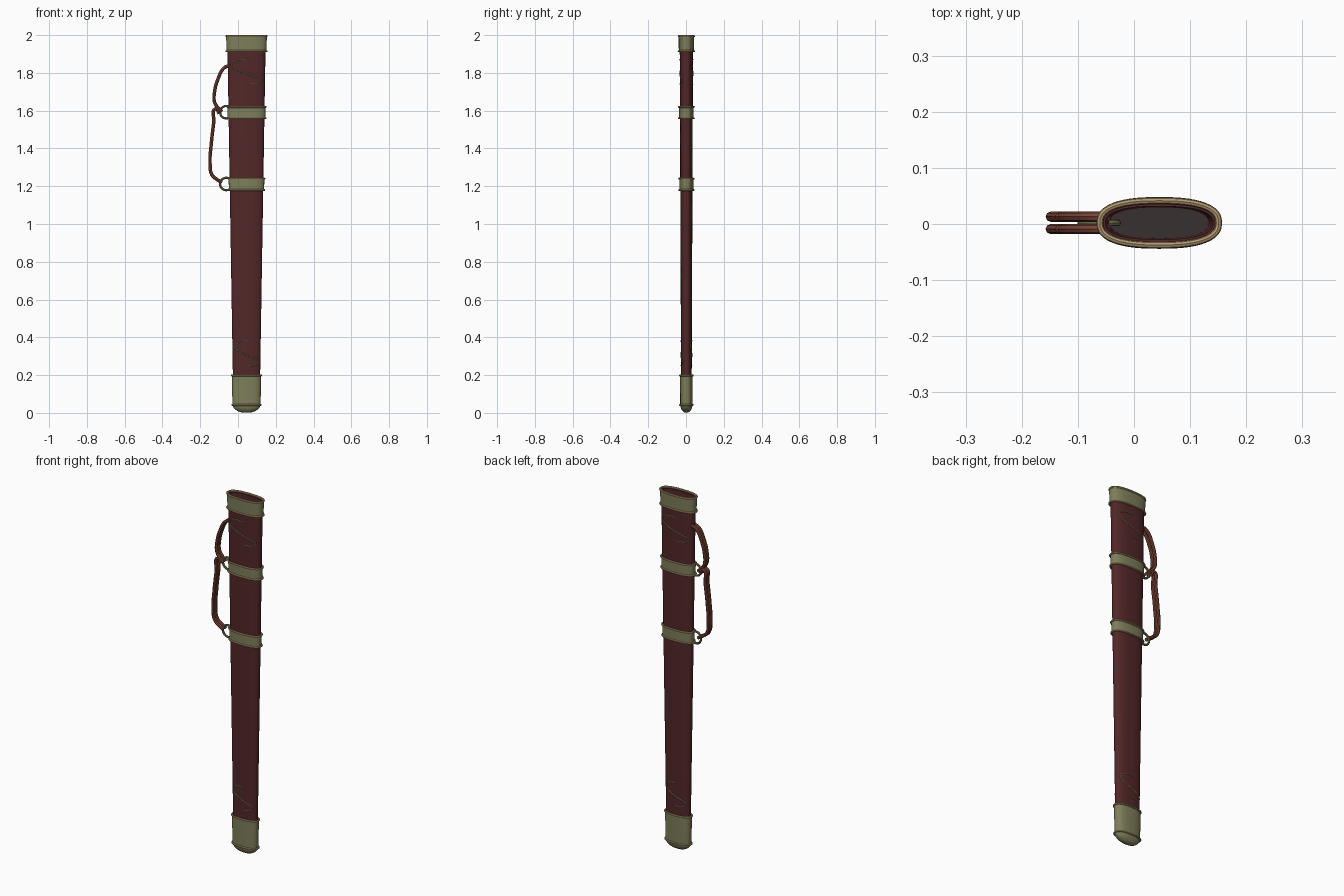
import bpy, bmesh
from math import sin, cos, pi, sqrt, copysign

cube = bpy.data.objects.get("Cube")
if cube:
    bpy.data.objects.remove(cube, do_unlink=True)

CX, CY, SIDES, POWER = 0.045, 0.002, 48, 2.5


def material(name, rgb):
    m = bpy.data.materials.new(name)
    m.use_nodes = True
    m.diffuse_color = (*rgb, 1)
    m.node_tree.nodes["Principled BSDF"].inputs["Base Color"].default_value = (*rgb, 1)
    return m


LEATHER = material("dark red leather", (0.085, 0.02, 0.021))
BRASS = material("olive brass", (0.21, 0.21, 0.105))
TRIM = material("tan trim", (0.45, 0.32, 0.165))
CORD = material("russet cord", (0.22, 0.065, 0.04))
DARK = material("dark lining", (0.04, 0.03, 0.03))


def half_size(z):
    """Half width and half depth of the tapering sheath at a height."""
    return 0.069 + 0.0165 * z, 0.0275 + 0.004 * z


def section(z, grow=0, scale=1):
    w, d = half_size(z)
    pts = []
    for i in range(SIDES):
        c, s = cos(2 * pi * i / SIDES), sin(2 * pi * i / SIDES)
        x = copysign(abs(c) ** (2 / POWER), c) * (w + grow) * scale
        y = copysign(abs(s) ** (2 / POWER), s) * (d + grow) * scale
        pts.append((CX + x, CY + y, z))
    return pts


def loft(name, rows, mat, closed=False, cap=False):
    """Skin a stack of (height, grow, scale) cross-sections."""
    bm = bmesh.new()
    rings = [[bm.verts.new(p) for p in section(*r)] for r in rows]
    pairs = list(zip(rings, rings[1:]))
    if closed:
        pairs.append((rings[-1], rings[0]))
    for a, b in pairs:
        for i in range(SIDES):
            j = (i + 1) % SIDES
            bm.faces.new((a[i], a[j], b[j], b[i]))
    if cap:
        bm.faces.new(rings[0])
    bmesh.ops.recalc_face_normals(bm, faces=bm.faces)
    me = bpy.data.meshes.new(name)
    bm.to_mesh(me)
    bm.free()
    ob = bpy.data.objects.new(name, me)
    bpy.context.collection.objects.link(ob)
    finish(ob, mat)
    return ob


def finish(ob, mat):
    ob.data.materials.clear()
    ob.data.materials.append(mat)
    bpy.ops.object.select_all(action="DESELECT")
    bpy.context.view_layer.objects.active = ob
    ob.select_set(True)
    if ob.type == "CURVE":
        bpy.ops.object.convert(target="MESH")
    bpy.ops.object.shade_smooth_by_angle(angle=0.7)


def tube(name, points, radius, mat):
    """Round cord through the given points."""
    cu = bpy.data.curves.new(name, "CURVE")
    cu.dimensions = "3D"
    cu.bevel_depth, cu.bevel_resolution, cu.use_fill_caps = radius, 2, True
    cu.resolution_u = 6
    sp = cu.splines.new("BEZIER")
    sp.bezier_points.add(len(points) - 1)
    for bp, p in zip(sp.bezier_points, points):
        bp.co = p
        bp.handle_left_type = bp.handle_right_type = "AUTO"
    ob = bpy.data.objects.new(name, cu)
    bpy.context.collection.objects.link(ob)
    finish(ob, mat)


def rim(name, z, grow=0.006, r=0.005):
    rows = [(z + r * sin(k * pi / 4), grow + r * cos(k * pi / 4)) for k in range(8)]
    loft(name, rows, TRIM, closed=True)


def band(name, low, high):
    loft(name, [(low, 0), (low, 0.005), (high, 0.005), (high, 0)], BRASS)
    rim(name + "_lower_rim", low)
    rim(name + "_upper_rim", high)


# Hollow leather sheath and its lining floor
loft("sheath_body", [(0.05, 0), (1.99, 0), (1.99, -0.006), (1.5, -0.006)], LEATHER)
loft("lining_floor", [(1.5, -0.004), (1.51, -0.004)], DARK, cap=True)

# Metal throat, hanging bands and end cap
loft("throat", [(1.915, 0), (1.915, 0.005), (1.995, 0.006), (1.995, 0)], BRASS)
rim("throat_lower_rim", 1.915)
rim("throat_upper_rim", 1.994, 0.004, 0.006)
band("upper_band", 1.56, 1.62)
band("lower_band", 1.18, 1.24)
band("end_cap", 0.042, 0.198)
dome = [(0.042 * (1 - sin(a)), 0.004, cos(a))
        for a in [k * pi / 16 for k in range(8)]][::-1]
loft("tip_dome", dome, BRASS, cap=True)

# Hanging rings
for name, z in (("upper_ring", 1.592), ("lower_ring", 1.212)):
    bpy.ops.mesh.primitive_torus_add(location=(-0.062, CY, z), rotation=(pi / 2, 0, 0),
                                     major_radius=0.033, minor_radius=0.006,
                                     major_segments=28, minor_segments=8)
    ring = bpy.context.object
    ring.name = name
    finish(ring, BRASS)

# Doubled cords, side by side
upper = [(-0.045, 1.84), (-0.075, 1.825), (-0.105, 1.77), (-0.124, 1.7),
         (-0.124, 1.645), (-0.105, 1.615), (-0.085, 1.595)]
lower = [(-0.1, 1.585), (-0.118, 1.61), (-0.128, 1.54), (-0.142, 1.42),
         (-0.148, 1.32), (-0.138, 1.26), (-0.11, 1.235), (-0.085, 1.22)]
for side, y in (("front", CY - 0.011), ("back", CY + 0.011)):
    for label, path in (("upper", upper), ("lower", lower)):
        tube(f"{label}_cord_{side}", [(x, y, z) for x, z in path], 0.009, CORD)

# Thin scrolls lying on both faces, a half turn apart
scroll = [(0.1, 0.065), (-0.45, 0.063), (-0.8, 0.045), (-0.75, 0.025), (-0.4, 0.005),
          (0.0, -0.01), (0.5, -0.025), (0.82, -0.04), (0.75, -0.055), (0.1, -0.065)]
for label, mid in (("upper", 1.805), ("lower", 0.315)):
    for side, sign in (("front", -1), ("back", 1)):
        pts = []
        for u, dz in scroll:
            w, d = half_size(mid + dz)
            depth = d * (1 - abs(u) ** POWER) ** (1 / POWER)
            pts.append((CX - sign * u * w, CY + sign * depth, mid + dz))
        tube(f"{label}_scroll_{side}", pts, 0.003, BRASS)
